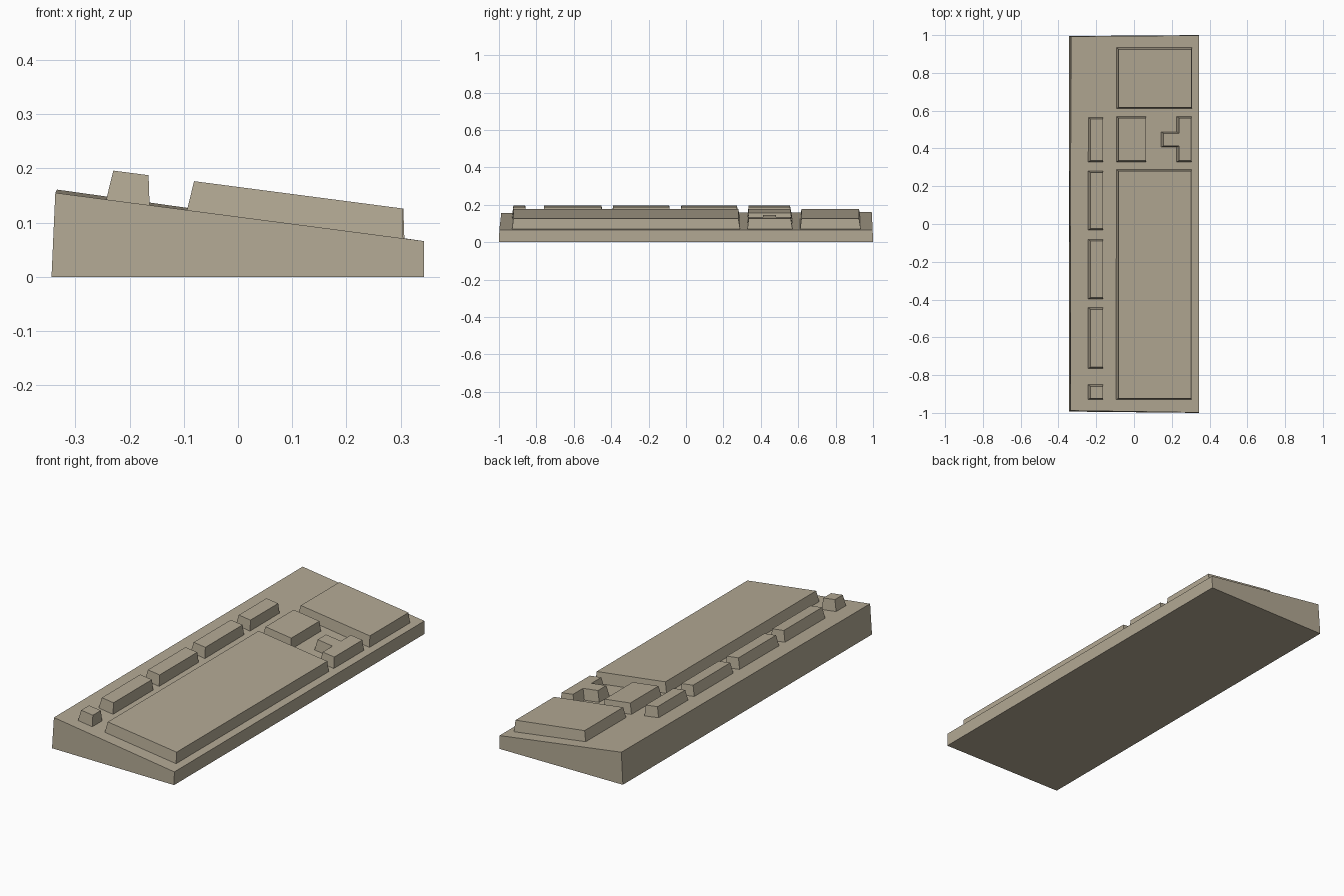
import bpy

if "Cube" in bpy.data.objects:
    bpy.data.objects.remove(bpy.data.objects["Cube"])

beige = bpy.data.materials.new("warm_beige_plastic")
beige.diffuse_color = (0.45, 0.395, 0.295, 1)
beige.use_nodes = True
beige.node_tree.nodes["Principled BSDF"].inputs["Base Color"].default_value = beige.diffuse_color


def surface(x):
    """Height of the sloping deck."""
    return 0.155 - 0.131 * (x + 0.337)


def loft(name, bottom, top):
    """Solid between two matching anticlockwise rings."""
    n = len(bottom)
    faces = [tuple(reversed(range(n))), tuple(range(n, 2 * n))]
    faces += [(i, (i + 1) % n, (i + 1) % n + n, i + n) for i in range(n)]
    mesh = bpy.data.meshes.new(name)
    mesh.from_pydata(bottom + top, [], faces)
    mesh.materials.append(beige)
    obj = bpy.data.objects.new(name, mesh)
    bpy.context.collection.objects.link(obj)
    return obj


def key_block(name, base, cap):
    """Raised block whose cap runs parallel to the deck."""
    loft(name,
         [(x, y, surface(x) - 0.004) for x, y in base],
         [(x, y, surface(x) + 0.055) for x, y in cap])


def rect(x0, x1, y0, y1):
    return [(x0, y0), (x1, y0), (x1, y1), (x0, y1)]


def rect_block(name, x0, x1, y0, y1):
    key_block(name, rect(x0, x1, y0, y1),
              rect(x0 + 0.014, x1 - 0.002, y0 + 0.007, y1 - 0.01))


# Wedge-shaped case, slightly higher at the far end
loft("keyboard_case",
     [(-0.344, -0.993, 0), (0.343, -1.0, 0), (0.343, 1.0, 0), (-0.344, 0.995, 0)],
     [(-0.337, -0.988, 0.155), (0.343, -0.998, 0.066),
      (0.343, 0.998, 0.066), (-0.334, 0.993, 0.161)])

# Function key row along the high edge
rows = [(-0.93, -0.85), (-0.765, -0.442), (-0.397, -0.08), (-0.032, 0.282), (0.328, 0.566)]
for i, (y0, y1) in enumerate(rows):
    rect_block(f"function_keys_{i + 1}", -0.244, -0.163, y0, y1)

# Main, navigation and number blocks
rect_block("main_keys", -0.095, 0.305, -0.93, 0.29)
rect_block("navigation_keys", -0.095, 0.065, 0.328, 0.57)
rect_block("number_pad", -0.095, 0.307, 0.61, 0.935)

# T-shaped arrow cluster
key_block("arrow_keys",
          [(0.142, 0.406), (0.225, 0.406), (0.225, 0.328), (0.305, 0.328),
           (0.305, 0.57), (0.225, 0.57), (0.225, 0.489), (0.142, 0.489)],
          [(0.156, 0.413), (0.239, 0.413), (0.239, 0.335), (0.303, 0.335),
           (0.303, 0.56), (0.239, 0.56), (0.239, 0.48), (0.156, 0.48)])
